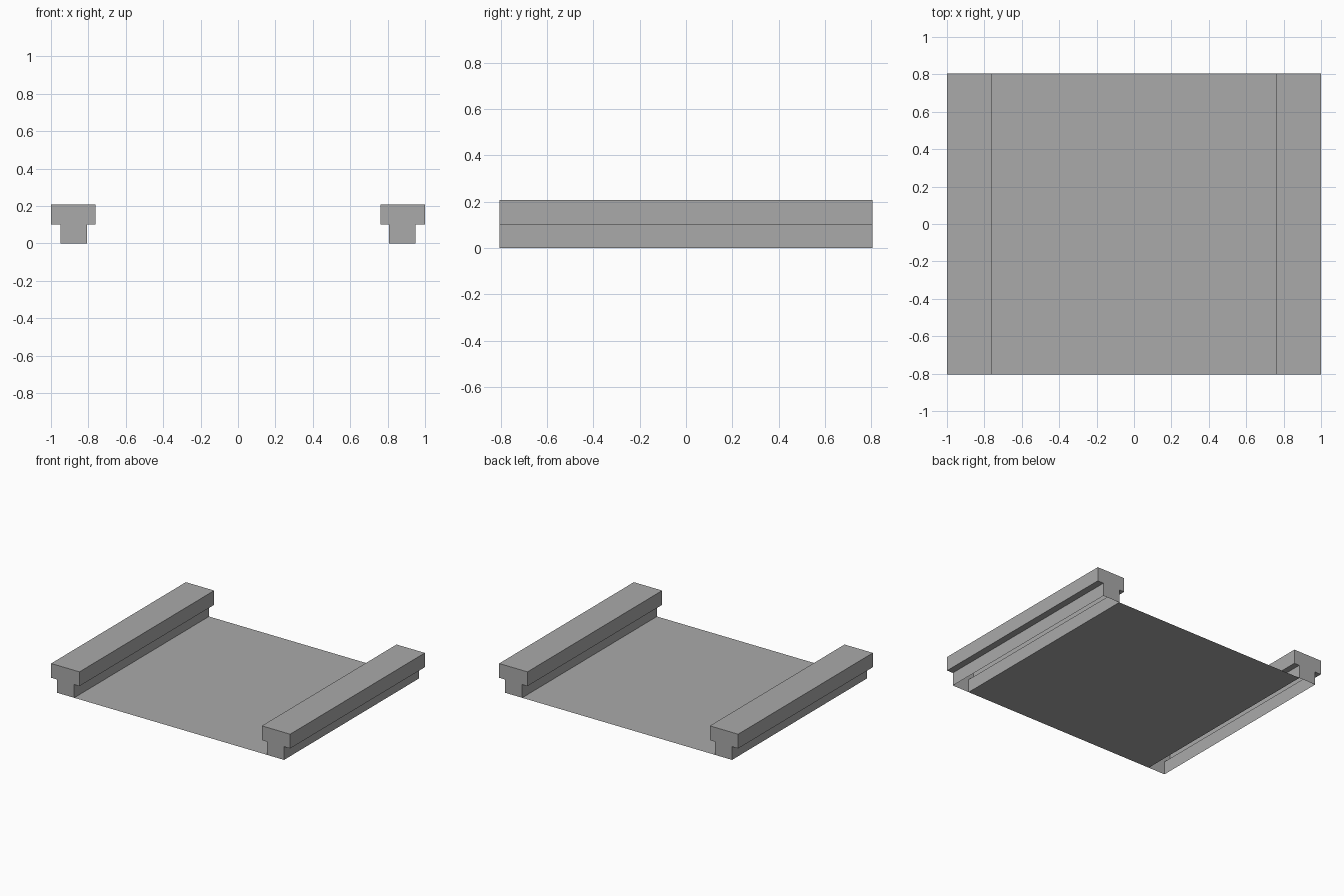
import bpy
import bmesh

cube = bpy.data.objects.get("Cube")
if cube:
    bpy.data.objects.remove(cube, do_unlink=True)

HALF_LENGTH = 0.805
STEM_IN, STEM_OUT = 0.807, 0.949
HEAD_IN, HEAD_OUT = 0.763, 1.0
STEM_TOP, HEAD_TOP = 0.1, 0.208

grey = bpy.data.materials.new("plain grey")
grey.use_nodes = True
colour = (0.4, 0.4, 0.4, 1)
grey.diffuse_color = colour
grey.node_tree.nodes["Principled BSDF"].inputs["Base Color"].default_value = colour


def add_object(name, bm):
    mesh = bpy.data.meshes.new(name)
    bm.to_mesh(mesh)
    bm.free()
    mesh.materials.append(grey)
    obj = bpy.data.objects.new(name, mesh)
    bpy.context.collection.objects.link(obj)
    return obj


# T-shaped rail: capped at both ends, hollow and open underneath
profile = [
    (STEM_IN, 0), (STEM_IN, STEM_TOP), (HEAD_IN, STEM_TOP), (HEAD_IN, HEAD_TOP),
    (HEAD_OUT, HEAD_TOP), (HEAD_OUT, STEM_TOP), (STEM_OUT, STEM_TOP), (STEM_OUT, 0),
]
bm = bmesh.new()
front = [bm.verts.new((x, -HALF_LENGTH, z)) for x, z in profile]
back = [bm.verts.new((x, HALF_LENGTH, z)) for x, z in profile]
bm.faces.new(reversed(front))
bm.faces.new(back)
for i in range(len(profile) - 1):
    bm.faces.new((front[i], front[i + 1], back[i + 1], back[i]))
bmesh.ops.recalc_face_normals(bm, faces=bm.faces)
rails = add_object("side_rails", bm)
mirror = rails.modifiers.new("mirror to other side", "MIRROR")
mirror.use_axis[0] = True

# Thin floor sheet between the rail stems
bm = bmesh.new()
corners = [(-1, -1), (1, -1), (1, 1), (-1, 1)]
bm.faces.new([bm.verts.new((sx * STEM_IN, sy * HALF_LENGTH, 0)) for sx, sy in corners])
add_object("floor_sheet", bm)
